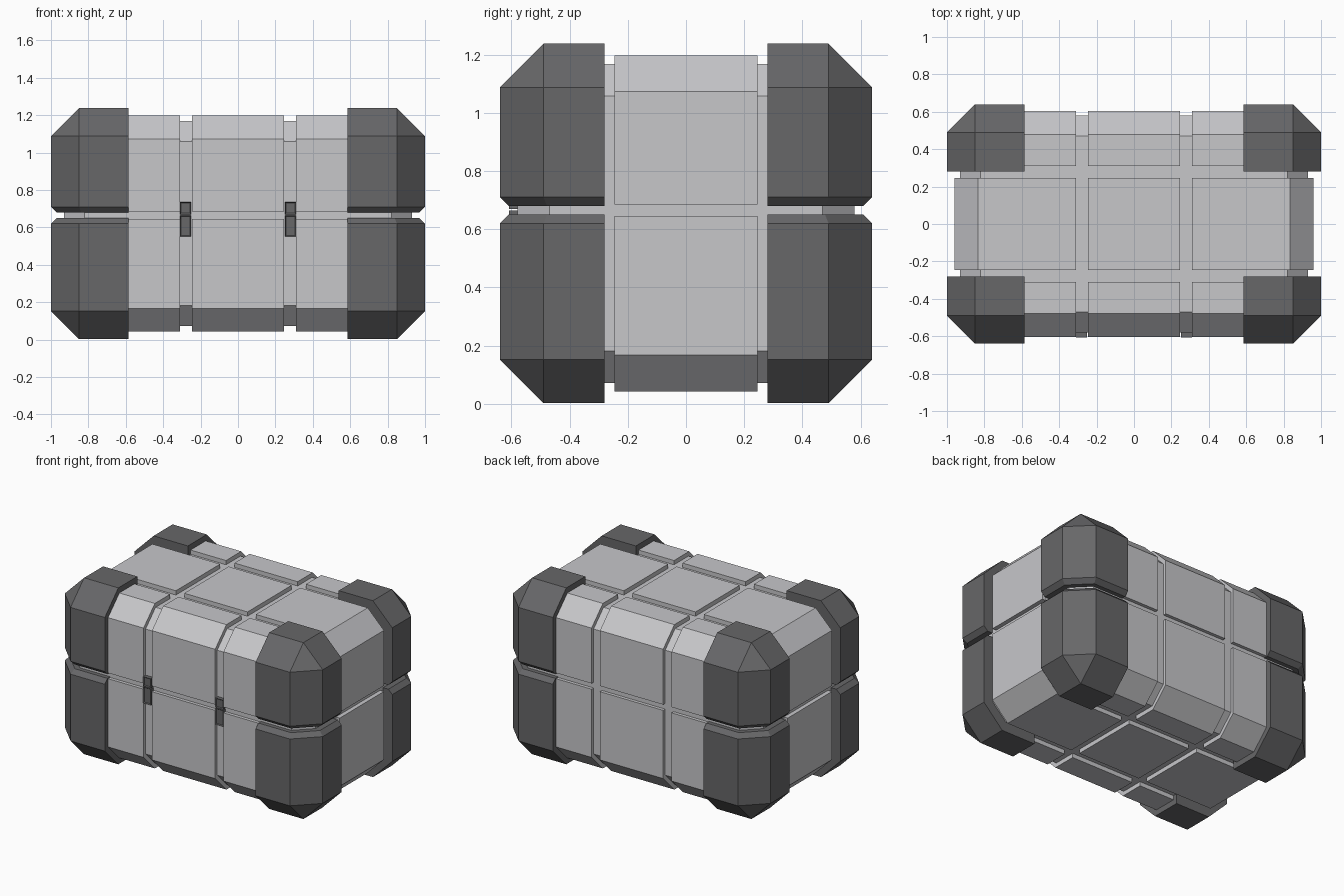
import bpy
import bmesh
from itertools import product
from mathutils import Vector

cube = bpy.data.objects.get("Cube")
if cube:
    bpy.data.objects.remove(cube, do_unlink=True)

MID = 0.62


def material(name, colour):
    m = bpy.data.materials.new(name)
    m.use_nodes = True
    m.diffuse_color = colour
    bsdf = next(n for n in m.node_tree.nodes if n.type == 'BSDF_PRINCIPLED')
    bsdf.inputs["Base Color"].default_value = colour
    return m


LIGHT = material("light grey", (0.57, 0.57, 0.59, 1))
DARK = material("dark grey", (0.135, 0.135, 0.14, 1))


def hull(points):
    """Convex solid around the points, with flat areas merged into single faces."""
    bm = bmesh.new()
    for p in points:
        bm.verts.new(p)
    bmesh.ops.convex_hull(bm, input=bm.verts)
    bmesh.ops.dissolve_limit(bm, angle_limit=0.01, verts=bm.verts, edges=bm.edges)
    return bm


def bevelled_points(hx, hy, hz, c):
    """Corner points of a box with every edge chamfered by c."""
    pts = []
    for sx, sy, sz in product((-1, 1), repeat=3):
        for x, y, z in ((hx, hy - c, hz - c), (hx - c, hy, hz - c), (hx - c, hy - c, hz)):
            pts.append(Vector((sx * x, sy * y, MID + sz * z)))
    return pts


def clip(bm, axis, low, high):
    """Keep the part between two planes and close the cut."""
    for limit, sign in ((low, -1), (high, 1)):
        if limit is None:
            continue
        co, no = Vector(), Vector()
        co[axis], no[axis] = limit, sign
        geom = bm.verts[:] + bm.edges[:] + bm.faces[:]
        cut = bmesh.ops.bisect_plane(bm, geom=geom, plane_co=co, plane_no=no,
                                     clear_outer=True)["geom_cut"]
        edges = [e for e in cut if isinstance(e, bmesh.types.BMEdge)]
        bmesh.ops.edgeloop_fill(bm, edges=edges)


def finish(bm, name, mat):
    bmesh.ops.recalc_face_normals(bm, faces=bm.faces)
    mesh = bpy.data.meshes.new(name)
    bm.to_mesh(mesh)
    bm.free()
    mesh.materials.append(mat)
    ob = bpy.data.objects.new(name, mesh)
    bpy.context.scene.collection.objects.link(ob)
    return ob


# Inner body, seen at the bottom of the grooves
finish(hull(bevelled_points(0.93, 0.58, 0.548, 0.11)), "inner_body", LIGHT)

# Outer panels: one chamfered shell split by grooves
thirds = ((None, -0.31), (-0.245, 0.245), (0.31, None))
columns = zip(("right", "middle", "left"), thirds)
rows = zip(("front", "centre", "back"), thirds)
levels = (("lower", (None, 0.645)), ("upper", (0.685, None)))
for (xn, xr), (yn, yr), (zn, zr) in product(columns, rows, levels):
    panel = hull(bevelled_points(0.96, 0.603, 0.578, 0.125))
    for axis, (low, high) in enumerate((xr, yr, zr)):
        clip(panel, axis, low, high)
    finish(panel, f"{zn}_{yn}_{xn}_panel", LIGHT)


# Corner guards, with a small chamfer along the seam
def octagon(hx, hy, c, z):
    return [Vector((sx * x, sy * y, z)) for sx, sy in product((-1, 1), repeat=2)
            for x, y in ((hx, hy - c), (hx - c, hy))]


for sx, sy, sz in product((-1, 1), repeat=3):
    HX, HY, HZ, C, E = 1.0, 0.64, 0.618, 0.15, 0.03
    seam = MID + 0.03 + (0.03 if sz > 0 else 0)
    pts = [p for p in bevelled_points(HX, HY, HZ, C) if (p.z - MID) * sz > 0]
    pts += octagon(HX, HY, C, seam + sz * E)
    pts += octagon(HX - E, HY - E, C - 0.6 * E, seam)
    guard = hull(pts)
    for axis, s, inner in ((0, sx, 0.585), (1, sy, 0.28)):
        clip(guard, axis, inner if s > 0 else None, -inner if s < 0 else None)
    name = "_".join(("upper" if sz > 0 else "lower", "back" if sy > 0 else "front",
                     "left" if sx > 0 else "right", "corner_guard"))
    finish(guard, name, DARK)

# Latches in the two front grooves, each with a recessed face
for side, x in (("right", -0.28), ("left", 0.28)):
    for part, low, high in (("body", 0.55, 0.664), ("clasp", 0.67, 0.735)):
        latch = hull([Vector(p) for p in product((x - 0.03, x + 0.03),
                                                 (-0.608, -0.56), (low, high))])
        latch.normal_update()
        front = [f for f in latch.faces if f.normal.y < -0.9]
        bmesh.ops.inset_region(latch, faces=front, thickness=0.008, depth=-0.006)
        finish(latch, f"{side}_latch_{part}", DARK)
